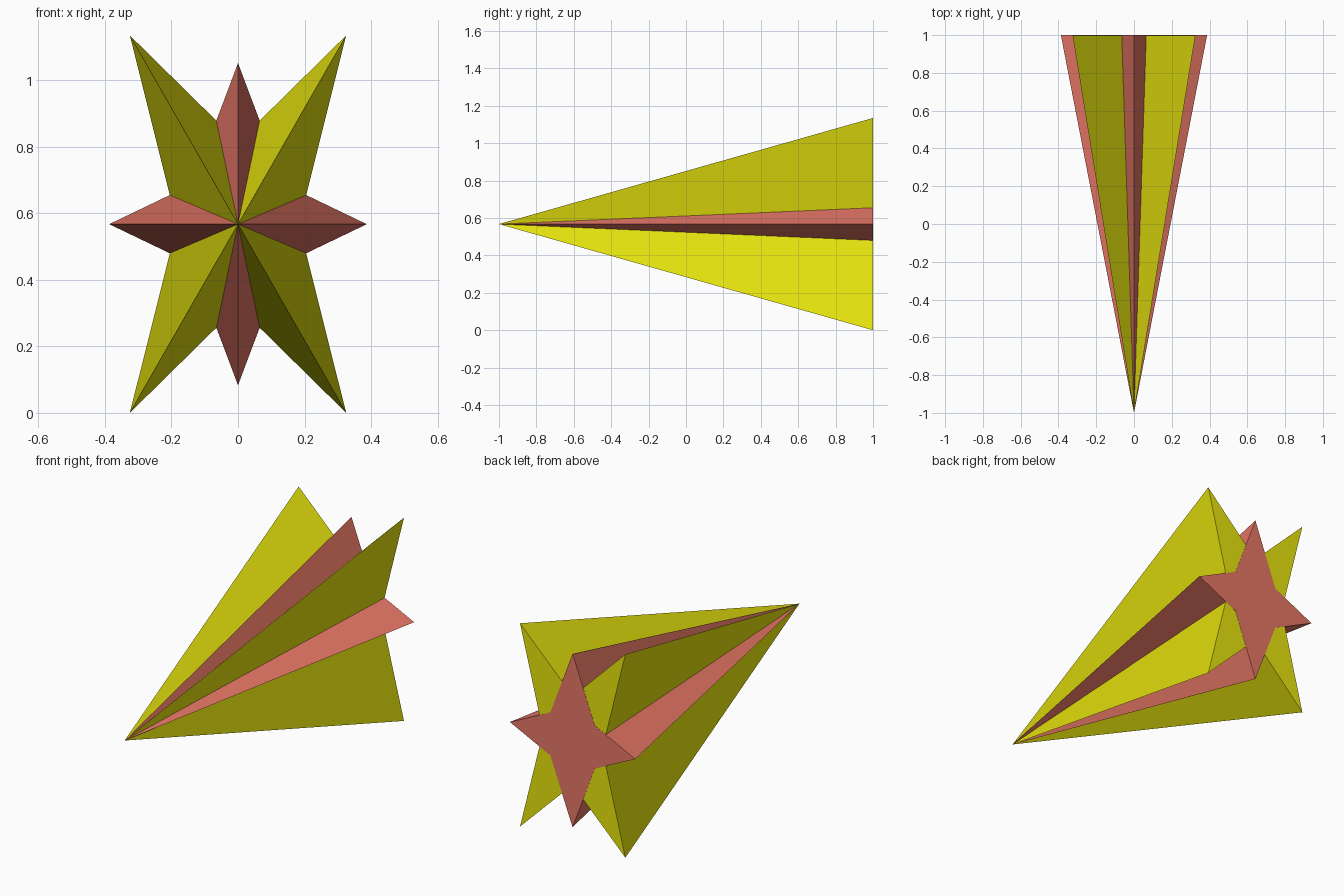
import bpy
import bmesh

cube = bpy.data.objects.get("Cube")
if cube:
    bpy.data.objects.remove(cube, do_unlink=True)

CENTRE_Z = 0.567


def material(name, rgb):
    mat = bpy.data.materials.new(name)
    mat.use_nodes = True
    colour = (*rgb, 1.0)
    mat.diffuse_color = colour
    mat.node_tree.nodes["Principled BSDF"].inputs["Base Color"].default_value = colour
    return mat


def star_spike(name, side, diagonal, top, back_y, mat):
    """Four-fold star outline at the back, drawn to a point at the front."""
    dx, dz = diagonal
    outline = [(side, 0), (dx, dz), (0, top), (-dx, dz),
               (-side, 0), (-dx, -dz), (0, -top), (dx, -dz)]
    bm = bmesh.new()
    ring = [bm.verts.new((x, back_y, CENTRE_Z + z)) for x, z in outline]
    apex = bm.verts.new((0, -1, CENTRE_Z))
    hub = bm.verts.new((0, back_y, CENTRE_Z))
    for a, b in zip(ring, ring[1:] + ring[:1]):
        bm.faces.new((a, b, apex))
        bm.faces.new((b, a, hub))
    bmesh.ops.recalc_face_normals(bm, faces=bm.faces)
    # Merge the back fan into one flat star face
    bmesh.ops.dissolve_verts(bm, verts=[hub])
    mesh = bpy.data.meshes.new(name)
    bm.to_mesh(mesh)
    bm.free()
    mesh.materials.append(mat)
    obj = bpy.data.objects.new(name, mesh)
    bpy.context.collection.objects.link(obj)
    return obj


yellow = material("yellow", (0.8, 0.78, 0.004))
red = material("dusty red", (0.8, 0.185, 0.133))

# Large spike with diagonal points
star_spike("diagonal_star_spike", 0.183, (0.325, 0.567), 0.247, 0.999, yellow)
# Cross spike with upright and sideways points
star_spike("cross_star_spike", 0.387, (0.137, 0.12), 0.484, 1.0, red)
